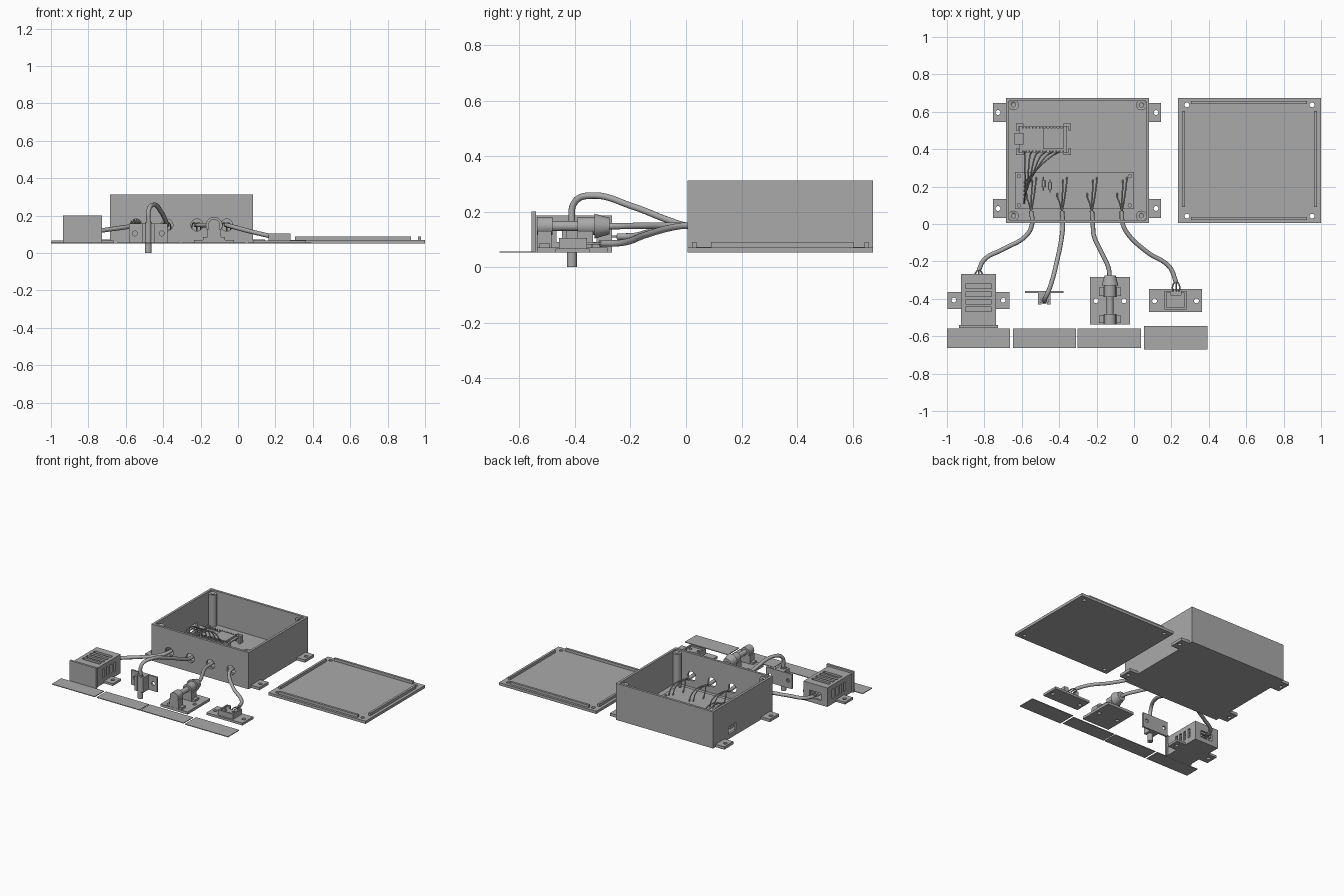
import bpy
import math
from mathutils import Vector

if "Cube" in bpy.data.objects:
    bpy.data.objects.remove(bpy.data.objects["Cube"], do_unlink=True)

grey = bpy.data.materials.new("plain_grey")
grey.use_nodes = True
GREY = (0.4, 0.4, 0.4, 1)
grey.diffuse_color = GREY
grey.node_tree.nodes["Principled BSDF"].inputs["Base Color"].default_value = GREY

BASE = 0.052   # underside of most parts
HOLE_Z = 0.15  # height of the cable holes


def finish(name, smooth=False):
    ob = bpy.context.object
    ob.name = name
    ob.data.materials.clear()
    ob.data.materials.append(grey)
    bpy.ops.object.transform_apply(location=True, rotation=True, scale=True)
    if smooth:
        bpy.ops.object.shade_smooth_by_angle(angle=math.radians(35))
    return ob


def block(name, x0, x1, y0, y1, z0, z1):
    bpy.ops.mesh.primitive_cube_add(size=1, location=((x0 + x1) / 2, (y0 + y1) / 2, (z0 + z1) / 2))
    bpy.context.object.scale = (x1 - x0, y1 - y0, z1 - z0)
    return finish(name)


def rod(name, a, b, r, r2=None, sides=24):
    a, b = Vector(a), Vector(b)
    bpy.ops.mesh.primitive_cone_add(vertices=sides, radius1=r, radius2=r if r2 is None else r2,
                                    depth=(b - a).length, location=(a + b) / 2)
    bpy.context.object.rotation_euler = (b - a).to_track_quat('Z', 'Y').to_euler()
    return finish(name, True)


def cut(ob, cutters):
    bpy.context.view_layer.objects.active = ob
    for c in cutters:
        mod = ob.modifiers.new("cut", 'BOOLEAN')
        mod.operation = 'DIFFERENCE'
        mod.solver = 'EXACT'
        mod.object = c
        bpy.ops.object.modifier_apply(modifier=mod.name)
        bpy.data.objects.remove(c, do_unlink=True)
    return ob


def drill(ob, points, r=0.013):
    return cut(ob, [rod("drill", (x, y, -0.1), (x, y, 0.4), r, sides=16) for x, y in points])


def cable(name, points, r):
    cu = bpy.data.curves.new(name, 'CURVE')
    cu.dimensions = '3D'
    cu.bevel_depth = r
    cu.bevel_resolution = 3 if r > 0.005 else 1
    cu.resolution_u = 10
    cu.use_fill_caps = True
    sp = cu.splines.new('BEZIER')
    sp.bezier_points.add(len(points) - 1)
    for p, co in zip(sp.bezier_points, points):
        p.co = co
        p.handle_left_type = p.handle_right_type = 'AUTO'
    cu.materials.append(grey)
    ob = bpy.data.objects.new(name, cu)
    bpy.context.collection.objects.link(ob)
    return ob


# Enclosure: open box with cable holes and a side port
X0, X1, Y0, Y1 = -0.685, 0.08, 0.005, 0.674
cable_x = (-0.545, -0.38, -0.22, -0.06)
box = block("enclosure", X0, X1, Y0, Y1, BASE, 0.312)
cut(box, [block("inside", X0 + .017, X1 - .017, Y0 + .017, Y1 - .017, BASE + .02, 0.4),
          block("port", X0 - .05, X0 + .05, 0.415, 0.5, 0.085, 0.14)])
cut(box, [rod("hole", (x, -0.05, HOLE_Z), (x, 0.06, HOLE_Z), 0.032) for x in cable_x])

# Corner screw posts
for x, sx in ((X0, 1), (X1, -1)):
    for y, sy in ((Y0, 1), (Y1, -1)):
        px, py = x + sx * .041, y + sy * .038
        post = rod("corner_post", (px, py, BASE + .01), (px, py, 0.3), 0.028)
        drill(post, [(px, py)], 0.011)

# Mounting ears
for y in (0.083, 0.596):
    for name, xa, xb, hx in (("right_ear", -0.754, X0, -0.727), ("left_ear", X1, 0.145, 0.118)):
        drill(block(name, xa, xb, y - .051, y + .051, BASE, BASE + .02), [(hx, y)])

# Lid with locating ribs
L0, L1 = 0.235, 1.0
lid = block("lid", L0, L1, Y0, Y1, BASE, 0.071)
drill(lid, [(x, y) for x in (0.283, 0.952) for y in (0.042, 0.637)])
for y in (0.029, 0.65):
    block("lid_rib", 0.305, 0.925, y - .008, y + .008, 0.07, 0.09)
for x in (0.264, 0.971):
    block("lid_rib", x - .008, x + .008, 0.09, 0.604, 0.07, 0.09)

# Wiring board on standoffs
board_holes = [(x, y) for x in (-0.615, -0.022) for y in (0.1, 0.256)]
drill(block("wiring_board", -0.636, 0.0, 0.08, 0.278, 0.085, 0.094), board_holes, 0.009)
for x, y in board_holes:
    rod("standoff", (x, y, 0.07), (x, y, 0.085), 0.016)
for x, y in ((-0.483, 0.215), (-0.449, 0.203)):
    rod("resistor", (x, y - .018, 0.104), (x, y + .018, 0.104), 0.009, sides=12)
    rod("resistor_lead", (x, y - .035, 0.104), (x, y + .035, 0.104), 0.003, sides=8)

# Controller board in a corner cradle
block("controller_board", -0.612, -0.36, 0.382, 0.522, 0.1, 0.108)
block("controller_chip", -0.487, -0.377, 0.4, 0.512, 0.108, 0.122)
block("controller_socket", -0.64, -0.59, 0.425, 0.487, 0.108, 0.13)
for x, sx in ((-0.63, 1), (-0.337, -1)):
    for y, sy in ((0.368, 1), (0.536, -1)):
        xa, xb = sorted((x, x + sx * .04))
        ya, yb = sorted((y, y + sy * .014))
        block("cradle_corner", xa, xb, ya, yb, 0.07, 0.125)
        xa, xb = sorted((x, x + sx * .014))
        ya, yb = sorted((y, y + sy * .035))
        block("cradle_corner", xa, xb, ya, yb, 0.07, 0.125)
for y in (0.39, 0.515):
    for i in range(13):
        x = -0.595 + i * 0.018
        block("header_pin", x - .004, x + .004, y - .004, y + .004, 0.08, 0.125)

# Jumper wires from controller to wiring board
for i in range(6):
    x, y = -0.585 + i * 0.037, 0.11 + i * 0.022
    cable("jumper_wire", [(x, 0.385, 0.115), (x - i * .01, 0.355, 0.185),
                          (-0.582 + i * .01, y + .06, 0.165), (-0.587, y, 0.092)], 0.004)

# Main cables, each fanning into thin wires over the board
routes = (
    [(-0.575, -0.06, 0.143), (-0.7, -0.135, 0.125), (-0.8, -0.19, 0.112), (-0.83, -0.245, 0.11)],
    [(-0.385, -0.06, 0.168), (-0.41, -0.19, 0.218), (-0.45, -0.34, 0.258),
     (-0.476, -0.4, 0.235), (-0.478, -0.412, 0.15)],
    [(-0.215, -0.06, 0.15), (-0.17, -0.16, 0.149), (-0.135, -0.24, 0.148), (-0.13, -0.3, 0.148)],
    [(-0.035, -0.05, 0.143), (0.07, -0.15, 0.115), (0.19, -0.23, 0.088), (0.225, -0.31, 0.085)],
)
for x, route in zip(cable_x, routes):
    cable("main_cable", [(x - .005, 0.07, HOLE_Z), (x, 0.0, HOLE_Z)] + route, 0.012)
    for dx, y in ((-0.03, 0.165), (0.0, 0.235), (0.022, 0.25)):
        cable("wire_tail", [(x - .005, 0.065, HOLE_Z), (x - .005 + dx * .5, 0.12, 0.16),
                            (x + dx * .9, y - .03, 0.14), (x + dx, y, 0.09)], 0.004)
for dx in (-0.018, 0.0, 0.018):
    cable("sensor_lead", [(-0.83, -0.24, 0.11), (-0.83 + dx, -0.265, 0.11), (-0.83 + dx, -0.3, 0.11)], 0.004)
    cable("small_lead", [(0.225, -0.3, 0.085), (0.225 + dx, -0.33, 0.085), (0.225 + dx, -0.36, 0.085)], 0.004)

# Vented sensor case
VX = -0.831
case = block("vented_case", VX - .094, VX + .094, -0.541, -0.267, BASE, 0.187)
cut(case, [block("inside", VX - .08, VX + .08, -0.53, -0.281, 0.068, 0.172),
           block("opening", VX - .045, VX + .045, -0.29, -0.25, 0.085, 0.135)])
slot_y = (-0.332, -0.375, -0.417, -0.456)
cut(case, [block("slot", VX - .07, VX + .07, y - .012, y + .012, 0.16, 0.25) for y in slot_y])
cut(case, [block("slot", VX - .2, VX + .2, y - .01, y + .01, 0.09, 0.155) for y in slot_y])
block("case_front", VX - .105, VX + .105, -0.557, -0.541, BASE, 0.2)
for s in (-1, 1):
    xa, xb = sorted((VX + s * .094, VX + s * .165))
    drill(block("case_ear", xa, xb, -0.455, -0.364, BASE, 0.068), [(VX + s * .132, -0.407)])

# Probe with upright clamp bracket
PX, PY = -0.48, -0.411
plate = block("clamp_plate", PX - .102, PX + .102, -0.37, -0.358, BASE, 0.157)
cut(plate, [rod("hole", (PX + s * .072, -0.45, 0.105), (PX + s * .072, -0.3, 0.105), 0.013) for s in (-1, 1)])
clamp = block("probe_clamp", PX - .034, PX + .034, -0.43, -0.37, BASE, 0.157)
cut(clamp, [rod("bore", (PX, PY, 0), (PX, PY, 0.3), 0.02),
            block("gap", PX - .015, PX + .015, -0.5, PY, 0, 0.3)])
rod("probe", (PX, PY, 0.0), (PX, PY, 0.165), 0.018)

# Plug and jack lying in saddles
JX, JZ = -0.128, 0.148
drill(block("plug_base", JX - .107, JX + .107, -0.536, -0.283, BASE, 0.07),
      [(JX - .075, -0.411), (JX + .075, -0.411)])
for name, ya, yb, ra, rb in (("jack_body", -0.537, -0.48, 0.033, 0.033), ("plug_shaft", -0.48, -0.39, 0.018, 0.018),
                             ("plug_body", -0.39, -0.33, 0.033, 0.033), ("plug_collar", -0.33, -0.276, 0.045, 0.03)):
    rod(name, (JX, ya, JZ), (JX, yb, JZ), ra, rb)
for ya, yb in ((-0.535, -0.485), (-0.39, -0.335)):
    block("saddle", JX - .036, JX + .036, ya, yb, 0.068, 0.13)
    block("saddle_foot", JX - .058, JX + .058, ya + .005, yb - .005, 0.068, 0.085)

# Small sensor on a flat bracket
SX = 0.222
drill(block("sensor_bracket", SX - .142, SX + .142, -0.47, -0.348, BASE, 0.068),
      [(SX - .112, -0.411), (SX + .112, -0.411)])
holder = block("sensor_holder", SX - .059, SX + .059, -0.457, -0.357, 0.066, 0.105)
cut(holder, [block("pocket", SX - .049, SX + .049, -0.446, -0.368, 0.094, 0.2),
             block("notch", SX - .028, SX + .028, -0.38, -0.3, 0.075, 0.2)])
for s in (-1, 1):
    rod("sensor_stud", (SX + s * .03, -0.411, 0.09), (SX + s * .03, -0.411, 0.1), 0.009, sides=12)

# Row of thin label plates
for x0, x1, y0, y1 in ((-1.0, -0.663, -0.663, -0.558), (-0.647, -0.31, -0.663, -0.558),
                       (-0.301, 0.037, -0.663, -0.558), (0.053, 0.392, -0.672, -0.546)):
    block("label_plate", x0, x1, y0, y1, BASE, 0.057)
